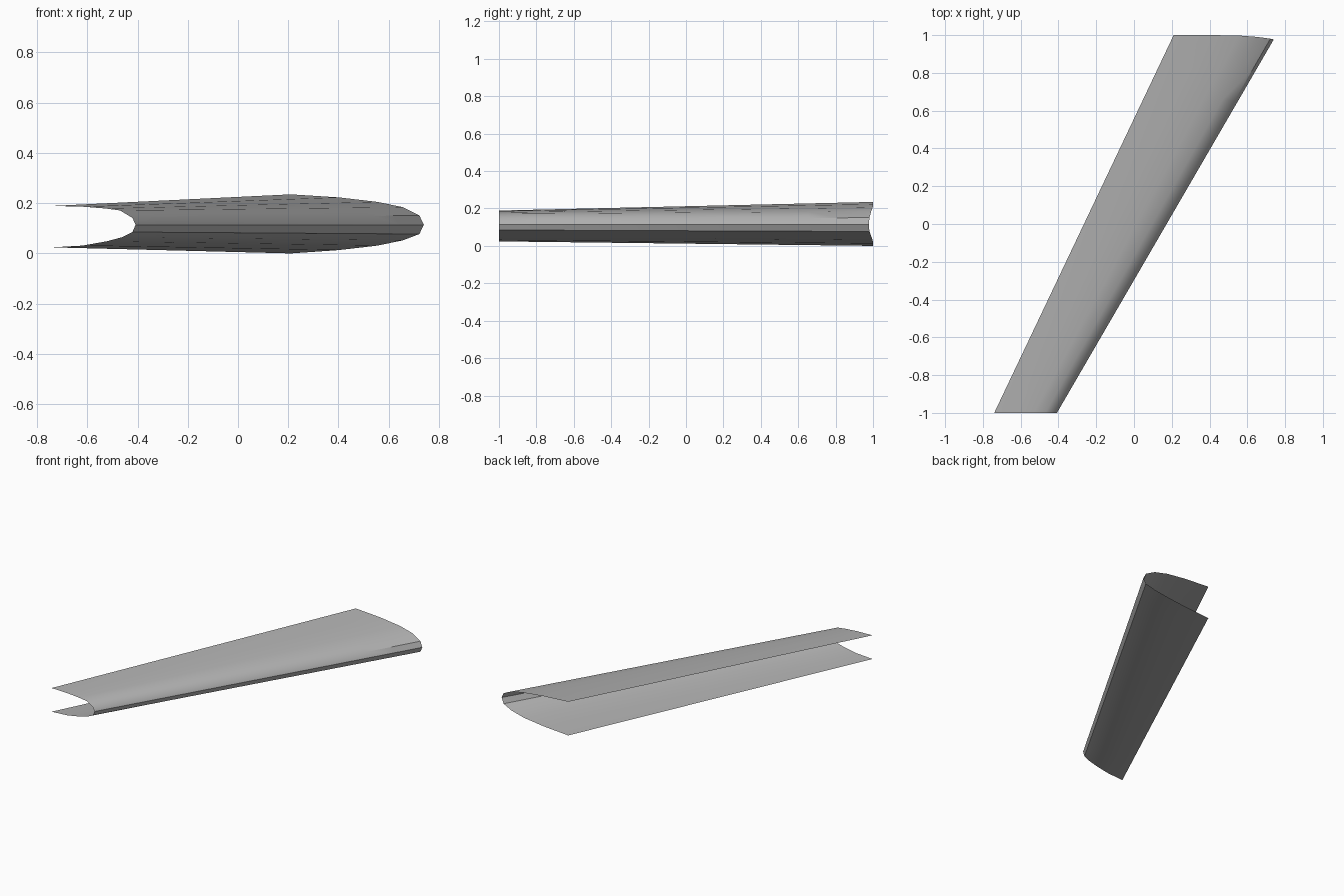
import bpy
import bmesh
import math
from mathutils import Vector

cube = bpy.data.objects.get("Cube")
if cube:
    bpy.data.objects.remove(cube, do_unlink=True)

# Matching cross-sections, from the upper open edge around the nose to the lower one
root = [(0.21, 1.0, 0.235), (0.40, 1.0, 0.223), (0.555, 0.998, 0.205),
        (0.656, 0.99, 0.184), (0.722, 0.981, 0.151), (0.74, 0.977, 0.114),
        (0.722, 0.981, 0.077), (0.656, 0.99, 0.052), (0.555, 0.998, 0.031),
        (0.40, 1.0, 0.013), (0.21, 1.0, 0.0)]
tip = [(-0.74, 0.189), (-0.62, 0.186), (-0.53, 0.179), (-0.47, 0.171),
       (-0.42, 0.141), (-0.408, 0.114), (-0.42, 0.085), (-0.463, 0.064),
       (-0.523, 0.048), (-0.62, 0.031), (-0.74, 0.024)]
SPANS = 12

# Swept, tapered open shell lofted from tip to root
bm = bmesh.new()
rows = []
for i in range(SPANS + 1):
    t = i / SPANS
    rows.append([bm.verts.new(Vector((x, -1, z)).lerp(Vector(r), t))
                 for (x, z), r in zip(tip, root)])
for a, b in zip(rows, rows[1:]):
    for j in range(len(tip) - 1):
        bm.faces.new((a[j], a[j + 1], b[j + 1], b[j]))
mesh = bpy.data.meshes.new("leading_edge_skin")
bm.to_mesh(mesh)
bm.free()

skin = bpy.data.objects.new("leading_edge_skin", mesh)
bpy.context.collection.objects.link(skin)

# Plain grey skin colour
grey = bpy.data.materials.new("plain grey")
grey.use_nodes = True
colour = (0.45, 0.45, 0.45, 1)
grey.diffuse_color = colour
grey.node_tree.nodes["Principled BSDF"].inputs["Base Color"].default_value = colour
mesh.materials.append(grey)

# Smooth skin with crisp nose creases
bpy.ops.object.select_all(action="DESELECT")
skin.select_set(True)
bpy.context.view_layer.objects.active = skin
bpy.ops.object.shade_smooth_by_angle(angle=math.radians(36))
